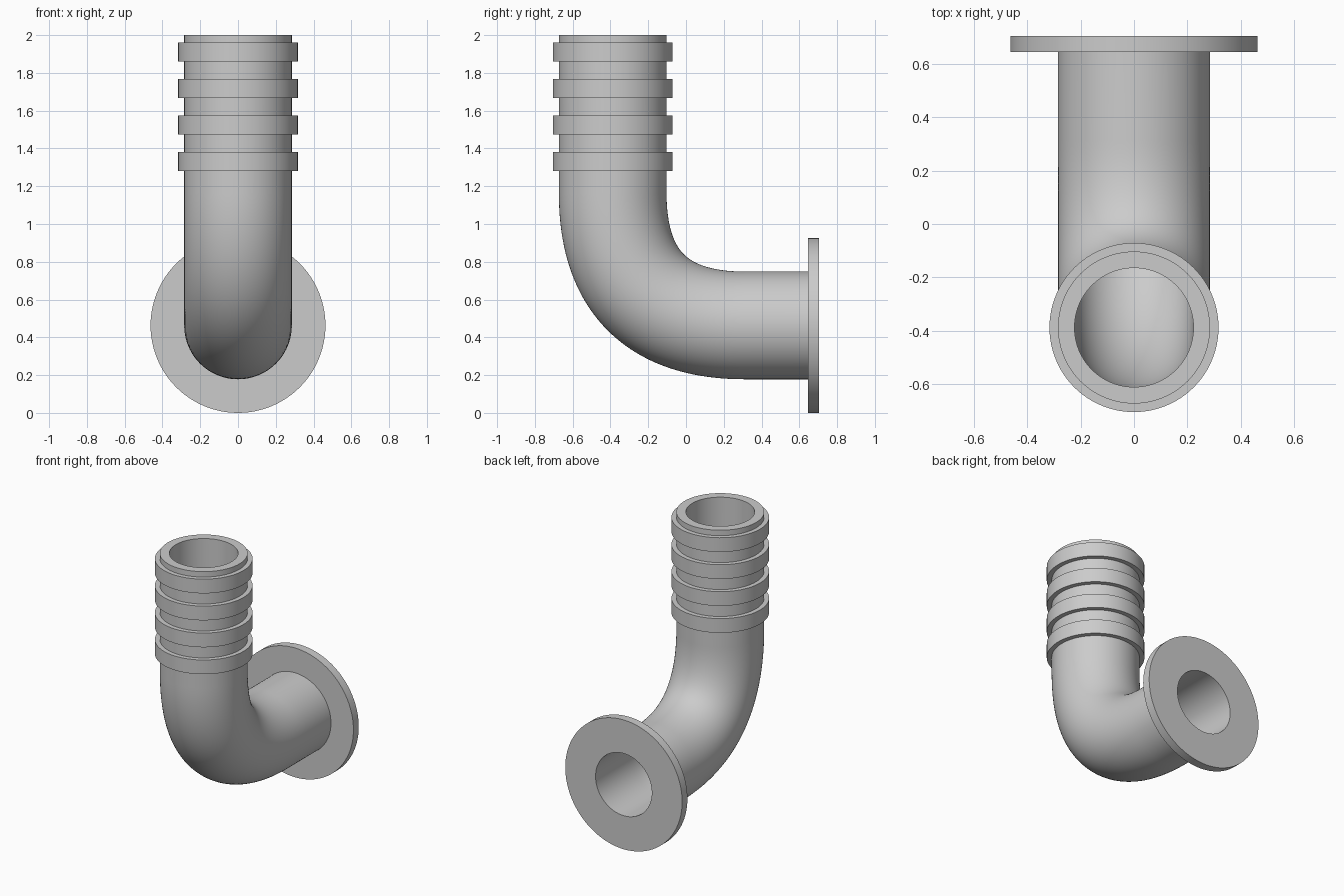
import bpy, bmesh, math
from mathutils import Vector

if "Cube" in bpy.data.objects:
    bpy.data.objects.remove(bpy.data.objects["Cube"])

SEG = 96
R_OUT, R_IN, R_RIB, R_FLANGE = 0.285, 0.223, 0.317, 0.463
AXIS_Y, AXIS_Z = -0.388, 0.463      # vertical leg's y, horizontal leg's z
BEND = 0.70                         # length of each leg taken by the bend

grey = bpy.data.materials.new("plain grey")
grey.diffuse_color = (0.6, 0.6, 0.6, 1)
grey.use_nodes = True
grey.node_tree.nodes["Principled BSDF"].inputs["Base Color"].default_value = grey.diffuse_color


def hollow(name, path, r_out, r_in):
    """Sweep an annular section along (point, tangent) stations in the YZ plane."""
    bm = bmesh.new()
    side = Vector((1, 0, 0))
    loops = {r_out: [], r_in: []}
    for p, t in path:
        up = t.cross(side)
        for r in loops:
            loops[r].append([bm.verts.new(p + r * (math.cos(a) * side + math.sin(a) * up))
                             for a in (2 * math.pi * i / SEG for i in range(SEG))])

    def bridge(a, b):
        for i in range(SEG):
            j = (i + 1) % SEG
            bm.faces.new((a[i], a[j], b[j], b[i]))

    for rings in loops.values():
        for a, b in zip(rings, rings[1:]):
            bridge(a, b)
    for end in (0, -1):
        bridge(loops[r_out][end], loops[r_in][end])
    bmesh.ops.recalc_face_normals(bm, faces=bm.faces)
    mesh = bpy.data.meshes.new(name)
    bm.to_mesh(mesh)
    bm.free()
    mesh.materials.append(grey)
    obj = bpy.data.objects.new(name, mesh)
    bpy.context.collection.objects.link(obj)
    bpy.ops.object.select_all(action='DESELECT')
    obj.select_set(True)
    bpy.context.view_layer.objects.active = obj
    bpy.ops.object.shade_smooth_by_angle(angle=math.radians(35))
    return obj


DOWN, BACK = Vector((0, 0, -1)), Vector((0, 1, 0))

# Elbow pipe: straight top leg, quadratic bend, straight rear leg
corner = Vector((0, AXIS_Y, AXIS_Z))
start, end = corner - DOWN * BEND, corner + BACK * BEND
path = [(Vector((0, AXIS_Y, 2.0)), DOWN)]
STEPS = 40
for k in range(STEPS + 1):
    t = k / STEPS
    p = (1 - t) ** 2 * start + 2 * t * (1 - t) * corner + t * t * end
    path.append((p, ((1 - t) * DOWN + t * BACK).normalized()))
path.append((Vector((0, 0.65, AXIS_Z)), BACK))
hollow("elbow_pipe", path, R_OUT, R_IN)

# Raised hose ribs around the top leg
for n in range(4):
    z = 1.28 + n * 0.193
    hollow(f"hose_rib_{n + 1}",
           [(Vector((0, AXIS_Y, z + 0.102)), DOWN), (Vector((0, AXIS_Y, z)), DOWN)],
           R_RIB, 0.275)

# Mounting flange at the rear opening
hollow("mounting_flange",
       [(Vector((0, 0.645, AXIS_Z)), BACK), (Vector((0, 0.705, AXIS_Z)), BACK)],
       R_FLANGE, R_IN)
